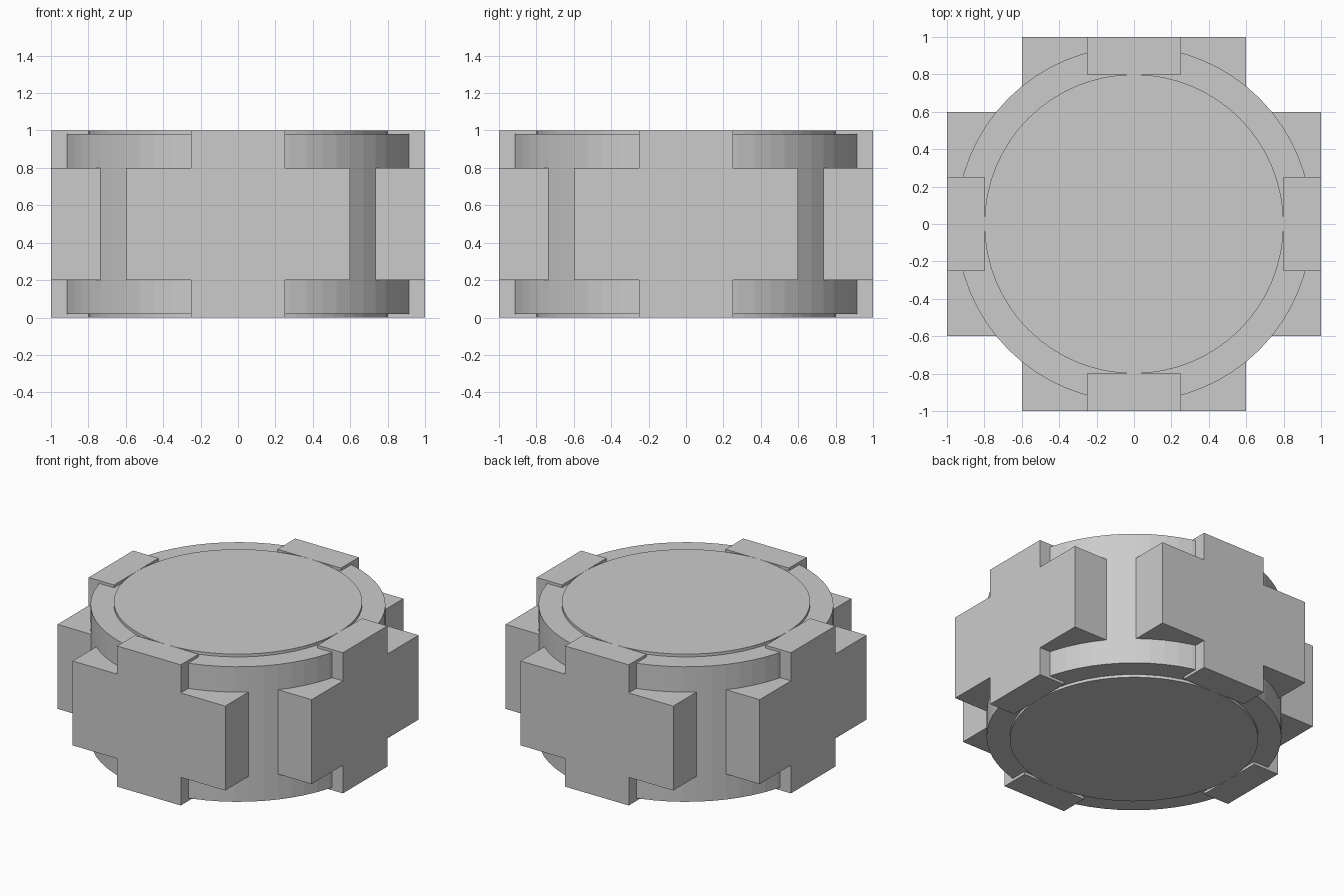
import bpy, bmesh
from math import radians
from mathutils import Matrix, Vector

if "Cube" in bpy.data.objects:
    bpy.data.objects.remove(bpy.data.objects["Cube"])

SEGMENTS = 64


def finish(bm, name):
    bmesh.ops.recalc_face_normals(bm, faces=bm.faces)
    mesh = bpy.data.meshes.new(name)
    bm.to_mesh(mesh)
    bm.free()
    obj = bpy.data.objects.new(name, mesh)
    bpy.context.collection.objects.link(obj)
    return obj


def disc(name, radius, z0, z1):
    bm = bmesh.new()
    bmesh.ops.create_cone(bm, cap_ends=True, segments=SEGMENTS,
                          radius1=radius, radius2=radius, depth=z1 - z0,
                          matrix=Matrix.Translation((0, 0, (z0 + z1) / 2)))
    return finish(bm, name)


def extrude(bm, faces, depth):
    result = bmesh.ops.extrude_face_region(bm, geom=faces)["geom"]
    verts = [g for g in result if isinstance(g, bmesh.types.BMVert)]
    bmesh.ops.translate(bm, verts=verts, vec=Vector((0, depth, 0)))
    return [g for g in result if isinstance(g, bmesh.types.BMFace)]


def cross_plate(name, angle):
    bm = bmesh.new()
    # Cross outline: wide middle band plus an upper and a lower arm
    outlines = [
        [(-.6, .2), (-.25, .2), (.25, .2), (.6, .2),
         (.6, .8), (.25, .8), (-.25, .8), (-.6, .8)],
        [(-.25, .8), (.25, .8), (.25, 1), (-.25, 1)],
        [(-.25, 0), (.25, 0), (.25, .2), (-.25, .2)],
    ]
    faces = [bm.faces.new([bm.verts.new((x, -1, z)) for x, z in pts])
             for pts in outlines]
    bmesh.ops.remove_doubles(bm, verts=bm.verts, dist=1e-4)
    # Arms stop at the rim of the inner disc, the middle band runs into the drum
    back = extrude(bm, bm.faces[:], 0.2)
    extrude(bm, [f for f in back if len(f.verts) == 8], 0.07)
    bmesh.ops.recalc_face_normals(bm, faces=bm.faces)
    bmesh.ops.dissolve_limit(bm, angle_limit=radians(1),
                             verts=bm.verts, edges=bm.edges)
    bmesh.ops.rotate(bm, verts=bm.verts, matrix=Matrix.Rotation(radians(angle), 3, 'Z'))
    return finish(bm, name)


# Round drum and the slightly taller disc through its centre
disc("drum", 0.95, 0.02, 0.98)
disc("centre_disc", 0.8, 0, 1)

# Four cross-shaped plates around the drum
for i, side in enumerate(("front", "right", "back", "left")):
    cross_plate(side + "_cross_plate", 90 * i)
